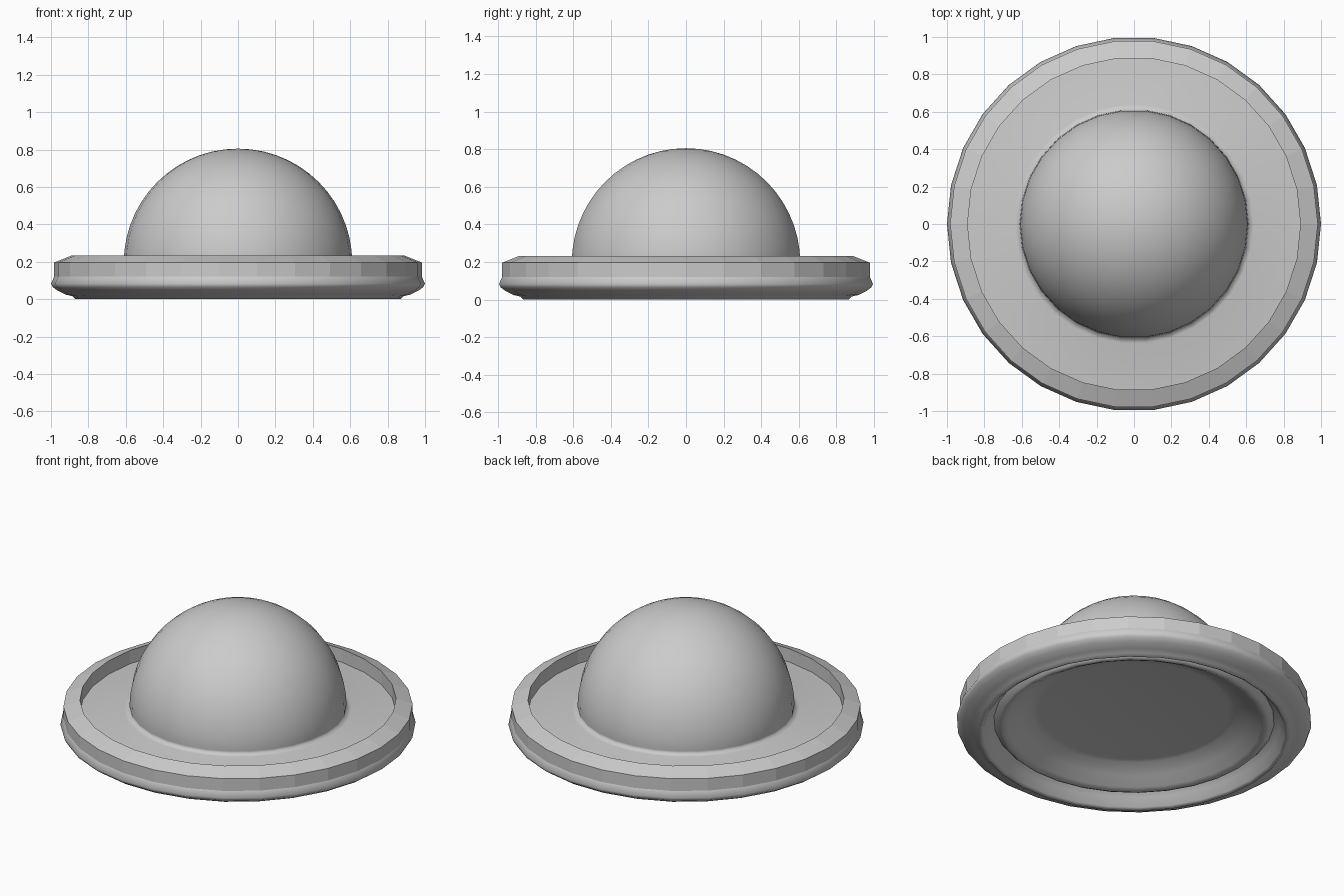
import bpy
import bmesh
from math import sin, cos, pi, radians

cube = bpy.data.objects.get("Cube")
if cube:
    bpy.data.objects.remove(cube, do_unlink=True)

SIDES = 30

# Single plain grey finish
grey = bpy.data.materials.new("plain grey")
grey.use_nodes = True
colour = (0.6, 0.6, 0.6, 1)
grey.diffuse_color = colour
grey.node_tree.nodes["Principled BSDF"].inputs["Base Color"].default_value = colour


def lathe(name, profile, smooth_angle=None):
    """Spin a (radius, height) profile round the z axis."""
    bm = bmesh.new()
    rings = []
    for r, z in profile:
        if r == 0:
            rings.append([bm.verts.new((0, 0, z))] * SIDES)
        else:
            rings.append([bm.verts.new((r * cos(2 * pi * i / SIDES),
                                        r * sin(2 * pi * i / SIDES), z))
                          for i in range(SIDES)])
    for a, b in zip(rings, rings[1:]):
        for i in range(SIDES):
            j = (i + 1) % SIDES
            corners = list(dict.fromkeys((a[i], a[j], b[j], b[i])))
            bm.faces.new(corners)
    mesh = bpy.data.meshes.new(name)
    bm.to_mesh(mesh)
    bm.free()
    mesh.materials.append(grey)
    obj = bpy.data.objects.new(name, mesh)
    bpy.context.collection.objects.link(obj)
    if smooth_angle:
        bpy.ops.object.select_all(action='DESELECT')
        obj.select_set(True)
        bpy.context.view_layer.objects.active = obj
        bpy.ops.object.shade_smooth_by_angle(angle=radians(smooth_angle))
    return obj


# Dome standing on the gently sloping brim floor
radius, base = 0.611, 0.194
steps = 14
arc = [(radius * cos(pi / 2 * k / steps), base + radius * sin(pi / 2 * k / steps))
       for k in range(steps)]
lathe("dome_and_brim", [(0.89, 0.15), (0.64, 0.172), (0.609, 0.178)] + arc
      + [(0, base + radius)], 110)

# Faceted raised rim: outer band, bevelled top and inner wall
lathe("rim", [(0.983, 0.12), (0.983, 0.196), (0.89, 0.233), (0.89, 0.15)])

# Rounded lower edge, groove, ridge and flat recessed centre of the underside
lathe("underside", [(0, 0.152), (0.54, 0.152), (0.575, 0.147), (0.65, 0.105),
                    (0.715, 0.065), (0.745, 0.05), (0.765, 0.058), (0.79, 0.085),
                    (0.82, 0.06), (0.85, 0.012), (0.87, 0), (0.885, 0.016),
                    (0.92, 0.024), (0.965, 0.046), (0.99, 0.064), (1, 0.083),
                    (0.983, 0.12)], 85)
